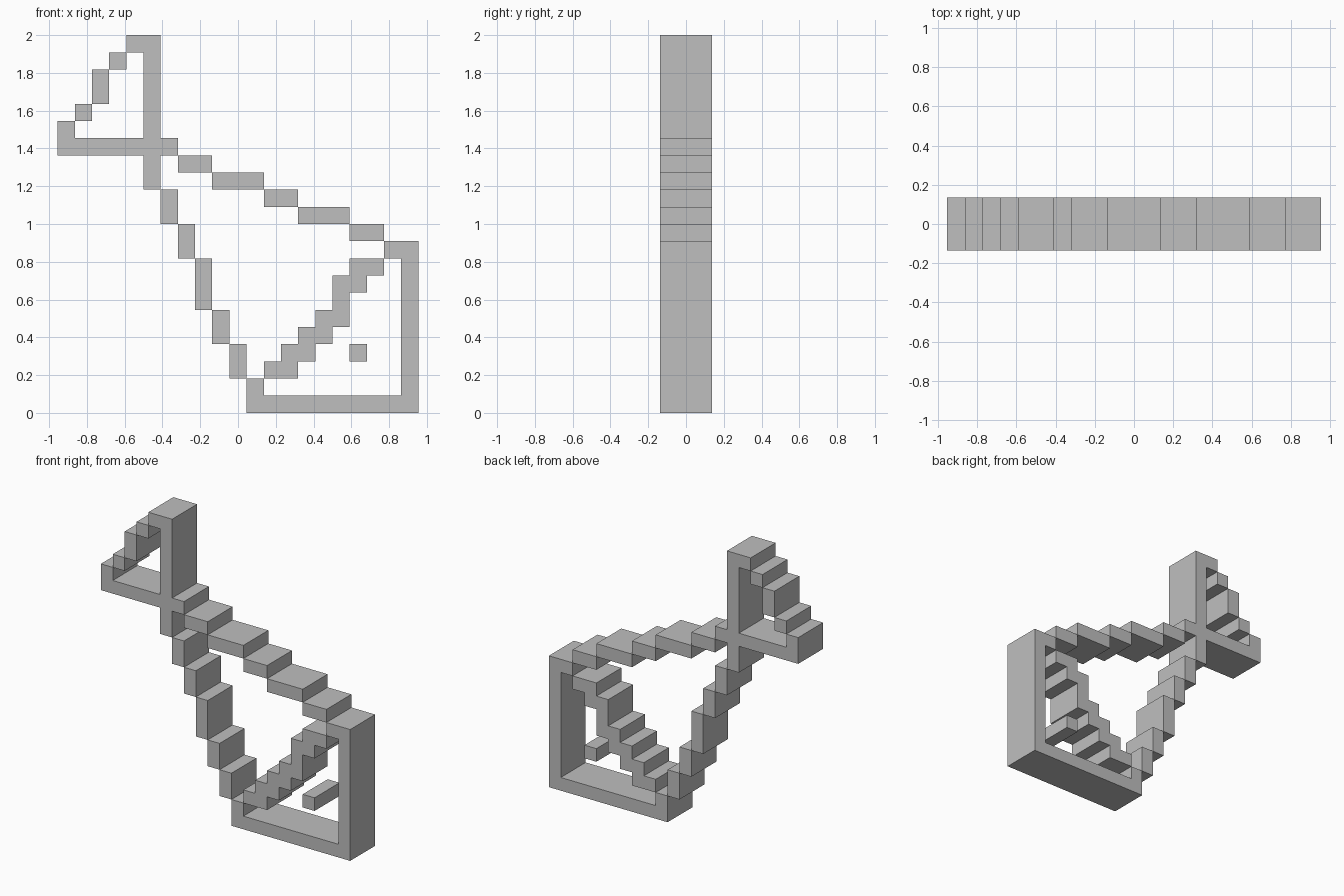
import bpy
import bmesh

cube = bpy.data.objects.get("Cube")
if cube:
    bpy.data.objects.remove(cube, do_unlink=True)

U = 1 / 11          # size of one grid cell
COLS = 21           # width of the outline in cells
HALF_DEPTH = 1.5 * U

grey = bpy.data.materials.new("plain grey")
grey.use_nodes = True
grey.diffuse_color = (0.52, 0.52, 0.52, 1)
grey.node_tree.nodes["Principled BSDF"].inputs["Base Color"].default_value = (0.52, 0.52, 0.52, 1)

# Each part is a set of bars: first column, last column, first row, last row
PARTS = {
    "handle_end_frame": [(4, 5, 21, 21), (5, 5, 13, 20), (0, 6, 15, 15), (0, 0, 16, 16),
                         (1, 1, 17, 17), (2, 2, 18, 19), (3, 3, 20, 20)],
    "upper_stepped_edge": [(7, 8, 14, 14), (9, 11, 13, 13), (12, 13, 12, 12),
                           (14, 16, 11, 11), (17, 18, 10, 10)],
    "lower_stepped_edge": [(6, 6, 11, 12), (7, 7, 9, 10), (8, 8, 6, 8),
                           (9, 9, 4, 5), (10, 10, 2, 3)],
    "corner_frame": [(11, 20, 0, 0), (11, 11, 1, 1), (20, 20, 1, 9), (19, 19, 9, 9)],
    "inner_stepped_ridge": [(12, 12, 2, 2), (13, 13, 2, 3), (14, 14, 3, 4), (15, 15, 4, 5),
                            (16, 16, 5, 7), (17, 17, 7, 8), (18, 18, 8, 8)],
    "inner_stud": [(17, 17, 3, 3)],
}


def cells_of(bars):
    return {(c, r) for c0, c1, r0, r1 in bars
            for c in range(c0, c1 + 1) for r in range(r0, r1 + 1)}


occupied = set().union(*(cells_of(bars) for bars in PARTS.values()))


def build_part(name, bars):
    bm = bmesh.new()

    def quad(corners):
        bm.faces.new([bm.verts.new(((c - COLS / 2) * U, s * HALF_DEPTH, r * U))
                      for c, s, r in corners])

    for c, r in sorted(cells_of(bars)):
        # Corners run anticlockwise as seen from the front
        ring = [(c, r), (c + 1, r), (c + 1, r + 1), (c, r + 1)]
        quad([(x, -1, z) for x, z in ring])
        quad([(x, 1, z) for x, z in reversed(ring)])
        # Outer walls only where the neighbouring cell is empty
        for i, (dc, dr) in enumerate([(0, -1), (1, 0), (0, 1), (-1, 0)]):
            if (c + dc, r + dr) not in occupied:
                (xa, za), (xb, zb) = ring[i], ring[(i + 1) % 4]
                quad([(xb, -1, zb), (xa, -1, za), (xa, 1, za), (xb, 1, zb)])

    # Weld the cells and merge flat areas into clean faces
    bmesh.ops.remove_doubles(bm, verts=bm.verts[:], dist=0.001)
    bmesh.ops.dissolve_limit(bm, angle_limit=0.02, verts=bm.verts[:], edges=bm.edges[:])
    mesh = bpy.data.meshes.new(name)
    bm.to_mesh(mesh)
    bm.free()
    mesh.materials.append(grey)
    bpy.context.collection.objects.link(bpy.data.objects.new(name, mesh))


for part_name, part_bars in PARTS.items():
    build_part(part_name, part_bars)
